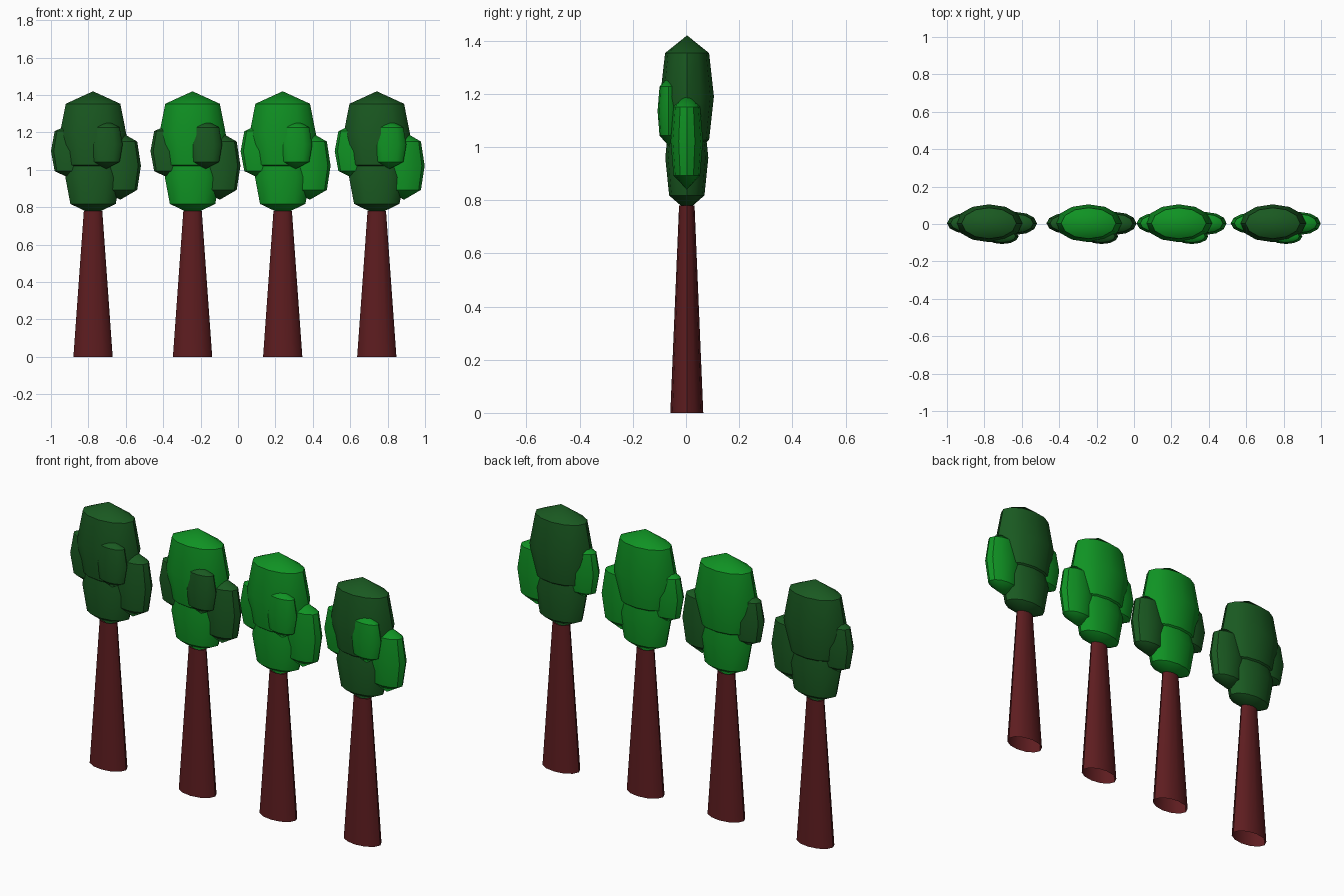
import bpy, bmesh, math

if "Cube" in bpy.data.objects:
    bpy.data.objects.remove(bpy.data.objects["Cube"])

SIDES = 12


def material(name, color):
    m = bpy.data.materials.new(name)
    m.diffuse_color = (*color, 1)
    m.use_nodes = True
    m.node_tree.nodes["Principled BSDF"].inputs["Base Color"].default_value = m.diffuse_color
    return m


bark = material("bark", (0.11, 0.012, 0.014))
dark = material("dark_leaf", (0.01, 0.10, 0.015))
light = material("light_leaf", (0.005, 0.29, 0.017))


def lathe(name, profile, center, size, mat):
    """Spin (radius, height) points round z, scaled to an oval; radius 0 makes a pole."""
    bm = bmesh.new()
    rings = []
    for r, z in profile:
        count = SIDES if r else 1
        rings.append([bm.verts.new((r * size[0] * math.cos(2 * math.pi * i / SIDES),
                                    r * size[1] * math.sin(2 * math.pi * i / SIDES),
                                    z * size[2])) for i in range(count)])
    for a, b in zip(rings, rings[1:]):
        for i in range(SIDES):
            j = (i + 1) % SIDES
            quad = [a[i % len(a)], a[j % len(a)], b[j % len(b)], b[i % len(b)]]
            bm.faces.new(list(dict.fromkeys(quad)))
    bmesh.ops.recalc_face_normals(bm, faces=bm.faces)
    mesh = bpy.data.meshes.new(name)
    bm.to_mesh(mesh)
    bm.free()
    ob = bpy.data.objects.new(name, mesh)
    bpy.context.collection.objects.link(ob)
    ob.location = center
    mesh.materials.append(mat)
    bpy.ops.object.select_all(action='DESELECT')
    bpy.context.view_layer.objects.active = ob
    ob.select_set(True)
    bpy.ops.object.shade_smooth_by_angle(angle=math.radians(35))
    return ob


TRUNK = [(1, 0), (0.47, 0.78)]                                # open tapered tube
CLUMP = [(0, -1), (0.82, -0.71), (1, 0), (0.82, 0.71), (0, 1)]  # faceted leaf ball

# leaf clumps: name, offset from the trunk, radii, belongs to the core colour
CLUMPS = [
    ("crown_top", (0, 0.004, 1.19), (0.178, 0.101, 0.23), True),
    ("crown_base", (0, 0.003, 0.96), (0.148, 0.081, 0.20), True),
    ("leaf_left", (-0.115, 0.004, 1.10), (0.11, 0.055, 0.15), False),
    ("leaf_right", (0.145, 0.003, 1.022), (0.111, 0.061, 0.182), False),
    ("leaf_front", (0.07, -0.066, 1.135), (0.088, 0.041, 0.13), False),
]

# trees in a row: x, core colour, side colour
for n, (x, core, side) in enumerate([(-0.775, dark, dark), (-0.243, light, dark),
                                     (0.239, light, light), (0.742, dark, light)], 1):
    lathe(f"trunk_{n}", TRUNK, (x, 0.003, 0), (0.105, 0.062, 1), bark)
    for name, (dx, y, z), radii, is_core in CLUMPS:
        lathe(f"{name}_{n}", CLUMP, (x + dx, y, z), radii, core if is_core else side)
